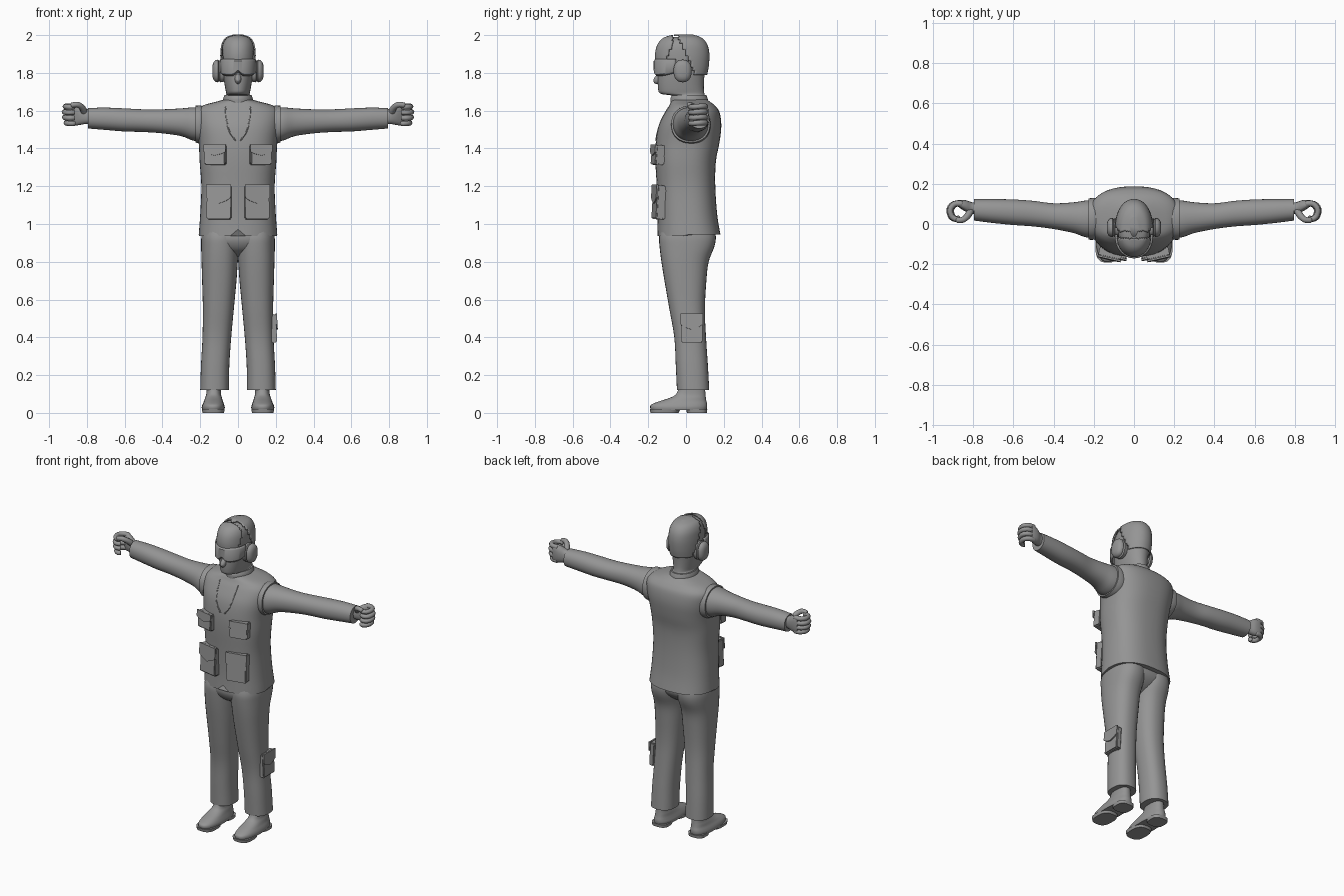
import bpy, bmesh, math
from mathutils import Vector, Matrix

if "Cube" in bpy.data.objects:
    bpy.data.objects.remove(bpy.data.objects["Cube"])

grey = bpy.data.materials.new("plain grey")
grey.diffuse_color = (0.3, 0.3, 0.3, 1)
grey.use_nodes = True
grey.node_tree.nodes["Principled BSDF"].inputs["Base Color"].default_value = grey.diffuse_color


def finish(name, bm, angle=40, solid=0):
    bmesh.ops.recalc_face_normals(bm, faces=bm.faces)
    me = bpy.data.meshes.new(name)
    bm.to_mesh(me)
    bm.free()
    me.materials.append(grey)
    ob = bpy.data.objects.new(name, me)
    bpy.context.collection.objects.link(ob)
    if solid:
        m = ob.modifiers.new("thickness", 'SOLIDIFY')
        m.thickness = solid
        m.offset = 0
    bpy.ops.object.select_all(action='DESELECT')
    ob.select_set(True)
    bpy.context.view_layer.objects.active = ob
    bpy.ops.object.shade_smooth_by_angle(angle=math.radians(angle))
    return ob


def spline(pts, steps):
    """Catmull-Rom through tuples of any length."""
    out = []
    for i in range(len(pts) - 1):
        a, b, c, d = (Vector(pts[min(max(j, 0), len(pts) - 1)]) for j in range(i - 1, i + 3))
        for s in range(steps):
            t = s / steps
            out.append(0.5 * (2*b + (c - a)*t + (2*a - 5*b + 4*c - d)*t*t + (3*b - a - 3*c + d)*t**3))
    return out + [Vector(pts[-1])]


def loft_bm(rings, axis='z', n=2.0, seg=32, steps=4, hem=None):
    """Rings are (position, low1, high1, low2, high2) across the given axis."""
    bm = bmesh.new()
    loops = []
    for t, a0, a1, b0, b1 in spline(rings, steps):
        loop = []
        for k in range(seg):
            an = 2 * math.pi * k / seg
            c, s = math.cos(an), math.sin(an)
            a = (a0 + a1)/2 + (a1 - a0)/2 * math.copysign(abs(c)**(2/n), c)
            b = (b0 + b1)/2 + (b1 - b0)/2 * math.copysign(abs(s)**(2/n), s)
            loop.append(bm.verts.new({'z': (a, b, t), 'x': (t, a, b), 'y': (a, t, b)}[axis]))
        if hem and not loops:
            for v in loop:
                v.co.z += hem(v.co)
        loops.append(loop)
    for p, q in zip(loops, loops[1:]):
        for k in range(seg):
            bm.faces.new((p[k], p[(k+1) % seg], q[(k+1) % seg], q[k]))
    bm.faces.new(loops[0])
    bm.faces.new(loops[-1])
    return bm


def loft(name, rings, mirror=False, **kw):
    for side, sx in (("left", 1), ("right", -1)) if mirror else (("", 1),):
        bm = loft_bm(rings, **kw)
        bmesh.ops.scale(bm, vec=(sx, 1, 1), verts=bm.verts)
        finish((side + "_" if side else "") + name, bm)


def tube(name, pts, r, sx=1, seg=10, taper=1.0):
    """Round-ended tube along a smooth path."""
    path = spline(pts, 5)
    bm = bmesh.new()
    loops = []
    for i, p in enumerate(path):
        d = (path[min(i+1, len(path)-1)] - path[max(i-1, 0)]).normalized()
        q = Vector((0, 0, 1)).rotation_difference(d)
        f = i / (len(path) - 1)
        rr = r * (1 + (taper - 1)*f) * (0.6 if i in (0, len(path)-1) else 1)
        loops.append([bm.verts.new(p + q @ Vector((rr*math.cos(2*math.pi*k/seg), rr*math.sin(2*math.pi*k/seg), 0)))
                      for k in range(seg)])
    # align each loop with the one before it so the tube does not twist
    for p, l in zip(loops, loops[1:]):
        sh = min(range(seg), key=lambda s: (l[s].co - p[0].co).length)
        l[:] = l[sh:] + l[:sh]
        for k in range(seg):
            bm.faces.new((p[k], p[(k+1) % seg], l[(k+1) % seg], l[k]))
    bm.faces.new(loops[0])
    bm.faces.new(loops[-1])
    bmesh.ops.scale(bm, vec=(sx, 1, 1), verts=bm.verts)
    return finish(name, bm, 60)


# vest with an arched front hem
def front_hem(co):
    return max(0, 0.035 - abs(co.x)*0.9) - 0.008 if co.y < 0 else 0.0


vest = [(.945, -.208, .208, -.152, .182), (1.05, -.2, .2, -.15, .165), (1.2, -.194, .194, -.155, .155),
        (1.33, -.203, .203, -.162, .158), (1.43, -.208, .208, -.16, .177), (1.52, -.222, .222, -.145, .187),
        (1.59, -.224, .224, -.112, .178), (1.625, -.19, .19, -.09, .155), (1.645, -.125, .125, -.08, .13),
        (1.658, -.075, .075, -.07, .112)]
loft("vest", vest, n=2.5, seg=48, hem=front_hem)


def vest_front(x, z):
    i = max(j for j in range(len(vest)-1) if vest[j][0] <= z)
    a, b = Vector(vest[i]), Vector(vest[i+1])
    t, x0, x1, y0, y1 = a.lerp(b, (z - a[0])/(b[0] - a[0]))
    return (y0 + y1)/2 - (y1 - y0)/2 * (1 - abs(x/x1)**2.5)**0.4


# neck opening seams and front closure
for sx in (1, -1):
    pts = [(x, vest_front(x, z) - .001, z) for x, z in ((.066, 1.62), (.06, 1.55), (.045, 1.49), (.012, 1.44))]
    tube("neck_opening_edge", pts, .004, sx, 6)

# collar
loft("collar", [(1.64, -.082, .082, -.082, .12), (1.665, -.078, .078, -.082, .114), (1.682, -.072, .072, -.074, .108)], seg=40)

# sleeves and armhole edges
loft("sleeve", [(.15, -.06, .12, 1.44, 1.615), (.23, -.068, .118, 1.44, 1.618), (.3, -.045, .108, 1.465, 1.612),
                (.4, -.025, .103, 1.48, 1.607), (.5, -.012, .115, 1.487, 1.607), (.6, -.005, .122, 1.49, 1.612),
                (.7, .005, .124, 1.498, 1.616), (.795, .017, .124, 1.506, 1.614)], True, axis='x', n=2.15)
loft("armhole_edge", [(.17, -.07, .128, 1.425, 1.622), (.2, -.078, .13, 1.425, 1.627), (.226, -.078, .127, 1.432, 1.626)],
     True, axis='x', n=2.2)

# hands curled into loose fists
loft("palm", [(.77, .05, .105, 1.53, 1.605), (.805, .05, .108, 1.53, 1.61), (.835, .06, .118, 1.525, 1.627),
              (.86, .075, .12, 1.522, 1.637), (.88, .09, .118, 1.528, 1.634)], True, axis='x', n=2.4, seg=20)
for side, sx in (("left", 1), ("right", -1)):
    for i in range(4):
        z, k = 1.536 + i*.029, (0, .008, .01, .005)[i]
        tube(side + "_finger", [(.85, .1, z), (.885 + k, .1, z), (.908 + k, .075, z), (.903 + k, .04, z - .003),
                                (.88 + k, .024, z - .004), (.865, .032, z - .004)], .0155, sx, taper=.85)
    tube(side + "_thumb", [(.81, .075, 1.585), (.825, .045, 1.615), (.85, .022, 1.632), (.885, .018, 1.628)], .019, sx, taper=.7)

# trousers
loft("trouser_leg", [(.12, .048, .2, -.048, .123), (.25, .046, .196, -.054, .116), (.4, .036, .188, -.062, .106),
                     (.55, .022, .186, -.088, .1), (.7, .008, .19, -.114, .108), (.8, .001, .193, -.13, .12),
                     (.88, -.006, .195, -.14, .15), (.93, -.01, .194, -.142, .158), (.98, -.01, .185, -.13, .15)],
     True, n=2.35)
loft("trouser_seat", [(.825, -.03, .03, -.05, .04), (.86, -.12, .12, -.11, .1), (.9, -.18, .18, -.138, .14),
                      (.94, -.192, .192, -.143, .152), (.99, -.185, .185, -.13, .14)], n=2.5)

# shoes with separate sole and heel
loft("shoe", [(.014, .072, .19, -.185, .108), (.03, .07, .192, -.19, .112), (.045, .074, .188, -.182, .112),
              (.062, .08, .18, -.14, .108), (.08, .085, .174, -.085, .105), (.1, .09, .168, -.052, .103),
              (.14, .09, .166, -.035, .1)], True, n=2.4)
loft("shoe_sole", [(0, .074, .188, -.188, -.04), (.02, .07, .192, -.192, -.03)], True, n=2.8, steps=1)
loft("shoe_heel", [(0, .078, .184, .005, .11), (.02, .076, .186, 0, .113)], True, n=3, steps=1)

# head and neck
head = [(1.62, -.062, .062, -.062, .1), (1.675, -.064, .064, -.066, .1), (1.69, -.062, .062, -.135, .097),
        (1.72, -.068, .068, -.148, .094), (1.78, -.077, .077, -.15, .097), (1.84, -.08, .08, -.148, .107),
        (1.9, -.081, .081, -.15, .11), (1.945, -.076, .076, -.138, .1), (1.975, -.058, .058, -.11, .074),
        (1.99, -.02, .02, -.06, .03)]
loft("head", head, n=2.15, seg=40)
loft("nose", [(-.172, -.006, .006, 1.752, 1.765), (-.16, -.015, .015, 1.742, 1.785), (-.13, -.02, .02, 1.74, 1.81)],
     axis='y', seg=12)


# hard front and back plates of the headgear
def shell(name, keep):
    bm = loft_bm(head, n=2.15, seg=64, steps=8)
    bmesh.ops.delete(bm, geom=[f for f in bm.faces if not keep(f.calc_center_median())], context='FACES')
    for v in bm.verts:
        off = v.co - Vector((0, -.02, 1.86))
        v.co += off.normalized() * .01
    finish(name, bm, 40, .008)


shell("front_plate", lambda c: c.z > 1.865 and c.y < -.068 - max(0, 1.94 - c.z)*.4)
shell("back_plate", lambda c: c.y > -.035 + max(0, 1.97 - c.z)*.45 and c.z > 1.795)

# goggles with a raised nose notch
bm = bmesh.new()
cols = []
for k in range(33):
    a = math.radians(-88 + 176*k/32)
    low = 1.785 + .022*math.exp(-(a/.2)**2) + .02*(abs(a)/1.54)**4
    cols.append([bm.verts.new((.092*math.sin(a)*f, -.045 - .122*math.cos(a)**.8*f, z))
                 for z, f in ((low, .93), (low + .008, 1), (1.862, 1.0), (1.872, .93))])
for p, q in zip(cols, cols[1:]):
    for j in range(3):
        bm.faces.new((p[j], q[j], q[j+1], p[j+1]))
finish("goggles", bm, 40, .008)

# ear cups
loft("ear_cup", [(.07, -.062, .026, 1.755, 1.865), (.095, -.066, .03, 1.75, 1.87), (.1, -.056, .02, 1.76, 1.86),
                 (.106, -.066, .03, 1.75, 1.87), (.125, -.06, .024, 1.757, 1.863), (.135, -.04, .004, 1.78, 1.84)],
     True, axis='x', n=2.3, seg=24, steps=2)


# cargo pockets with pointed flaps
def box(name, size, matrix, bevel=.006):
    bm = bmesh.new()
    bmesh.ops.create_cube(bm, size=1)
    bmesh.ops.scale(bm, vec=size, verts=bm.verts)
    bmesh.ops.bevel(bm, geom=bm.edges[:], offset=bevel, segments=2, affect='EDGES')
    bmesh.ops.transform(bm, matrix=matrix, verts=bm.verts)
    finish(name, bm)


def pocket(name, centre, w, h, depth, turn, tilt=0):
    m = Matrix.Translation(centre) @ Matrix.Rotation(turn, 4, 'Z') @ Matrix.Rotation(tilt, 4, 'X')
    box(name, (w, depth, h), m)
    bm = bmesh.new()
    pts = [(-.5, .5), (-.5, .12), (-.3, .02), (0, -.06), (.3, .02), (.5, .12), (.5, .5)]
    f = bm.faces.new([bm.verts.new((x*w*1.03, -depth/2 - .007, z*h + .002)) for x, z in pts])
    ext = bmesh.ops.extrude_face_region(bm, geom=[f])
    bmesh.ops.translate(bm, vec=(0, .009, 0), verts=[v for v in ext["geom"] if isinstance(v, bmesh.types.BMVert)])
    bmesh.ops.transform(bm, matrix=m, verts=bm.verts)
    finish(name + "_flap", bm)


for side, sx in (("left", 1), ("right", -1)):
    pocket(side + "_chest_pocket", (sx*.118, -.148, 1.365), .115, .105, .05, sx*.22, -.08)
    pocket(side + "_waist_pocket", (sx*.098, -.142, 1.115), .13, .18, .05, sx*.2, -.06)
pocket("leg_pocket", (.186, .03, .447), .115, .15, .035, math.pi/2, -.06)
